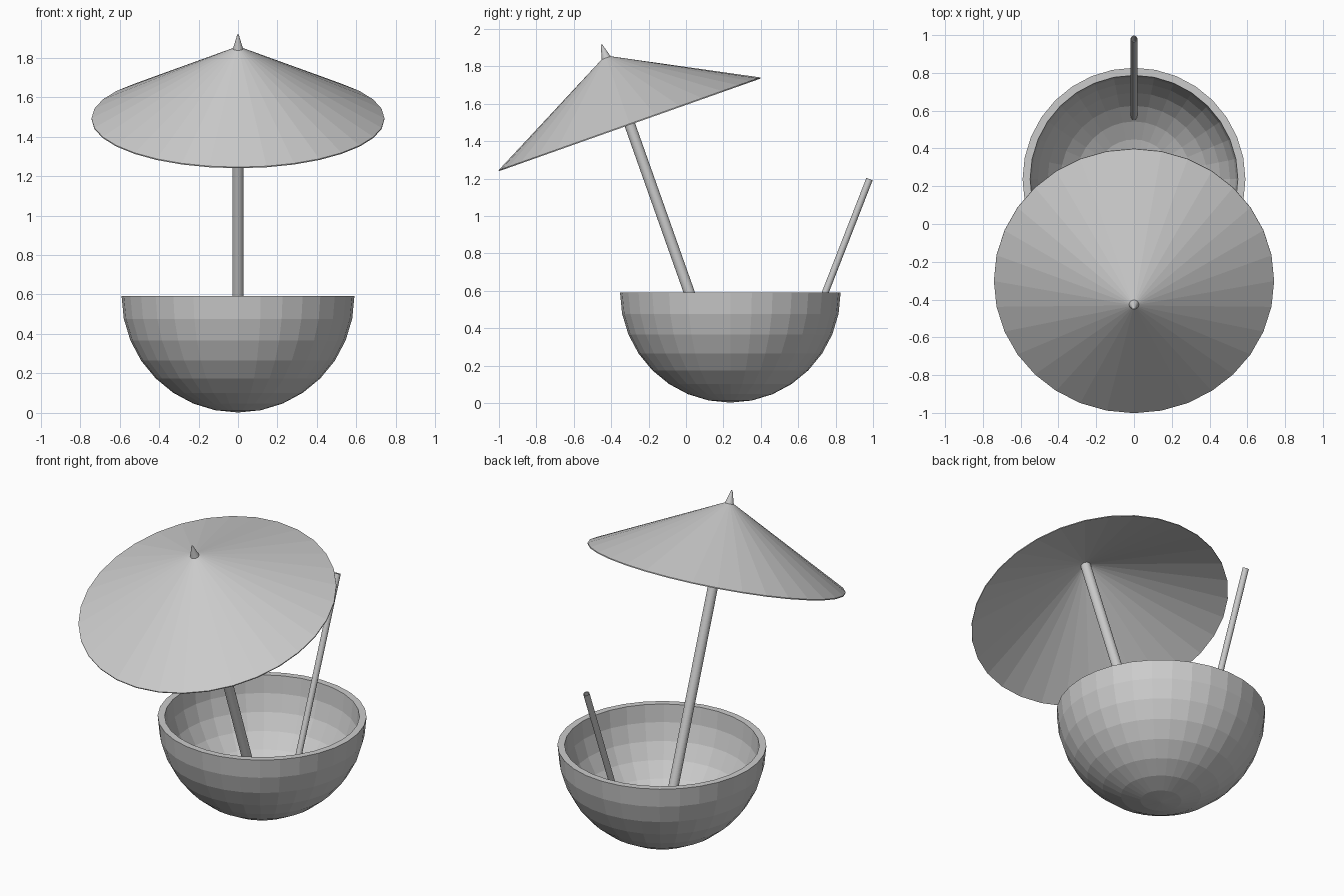
import bpy
import math
from mathutils import Vector, Matrix

if "Cube" in bpy.data.objects:
    bpy.data.objects.remove(bpy.data.objects["Cube"])

SIDES = 32


def lathe(name, profile, matrix, closed=False):
    """Revolve (radius, height) points about local z."""
    verts, rings, faces = [], [], []
    for r, h in profile:
        n = 1 if r < 1e-6 else SIDES
        rings.append([len(verts) + i for i in range(n)])
        for i in range(n):
            a = 2 * math.pi * i / SIDES
            verts.append(matrix @ Vector((r * math.cos(a), r * math.sin(a), h)))
    pairs = list(zip(rings, rings[1:]))
    if closed:
        pairs.append((rings[-1], rings[0]))
    for lo, hi in pairs:
        for i in range(SIDES):
            j = (i + 1) % SIDES
            if len(lo) == 1:
                faces.append((lo[0], hi[j], hi[i]))
            elif len(hi) == 1:
                faces.append((lo[i], lo[j], hi[0]))
            else:
                faces.append((lo[i], lo[j], hi[j], hi[i]))
    mesh = bpy.data.meshes.new(name)
    mesh.from_pydata(verts, [], faces)
    obj = bpy.data.objects.new(name, mesh)
    bpy.context.collection.objects.link(obj)
    return obj


def tilted(y, z, degrees):
    return Matrix.Translation((0, y, z)) @ Matrix.Rotation(math.radians(degrees), 4, 'X')


# Half-shell bowl: outer arc up, inner arc back down
def arc(radius, steps):
    return [(radius * math.sin(math.pi / 16 * k), -radius * math.cos(math.pi / 16 * k))
            for k in steps]


lathe("bowl", arc(0.59, range(9)) + arc(0.55, range(8, -1, -1)),
      Matrix.Translation((0, 0.237, 0.592)))

# Parasol: frame origin at the centre of the canopy rim
parasol = tilted(-0.301, 1.49, 19.5)
lathe("canopy", [(0, 0.39), (0.742, 0.003), (0.742, -0.003), (0, 0.382)][::-1], parasol)
lathe("parasol_pole", [(0, -1.53), (0.029, -1.53), (0.029, 0.37), (0, 0.37)], parasol)
lathe("parasol_tip", [(0, 0.365), (0.029, 0.365), (0.004, 0.452), (0, 0.452)], parasol)

# Hollow drinking straw leaning to the back
straw = tilted(0.981, 1.197, -21.3)
lathe("straw", [(0.018, -1.135), (0.018, 0), (0.014, 0), (0.014, -1.135)], straw, closed=True)
